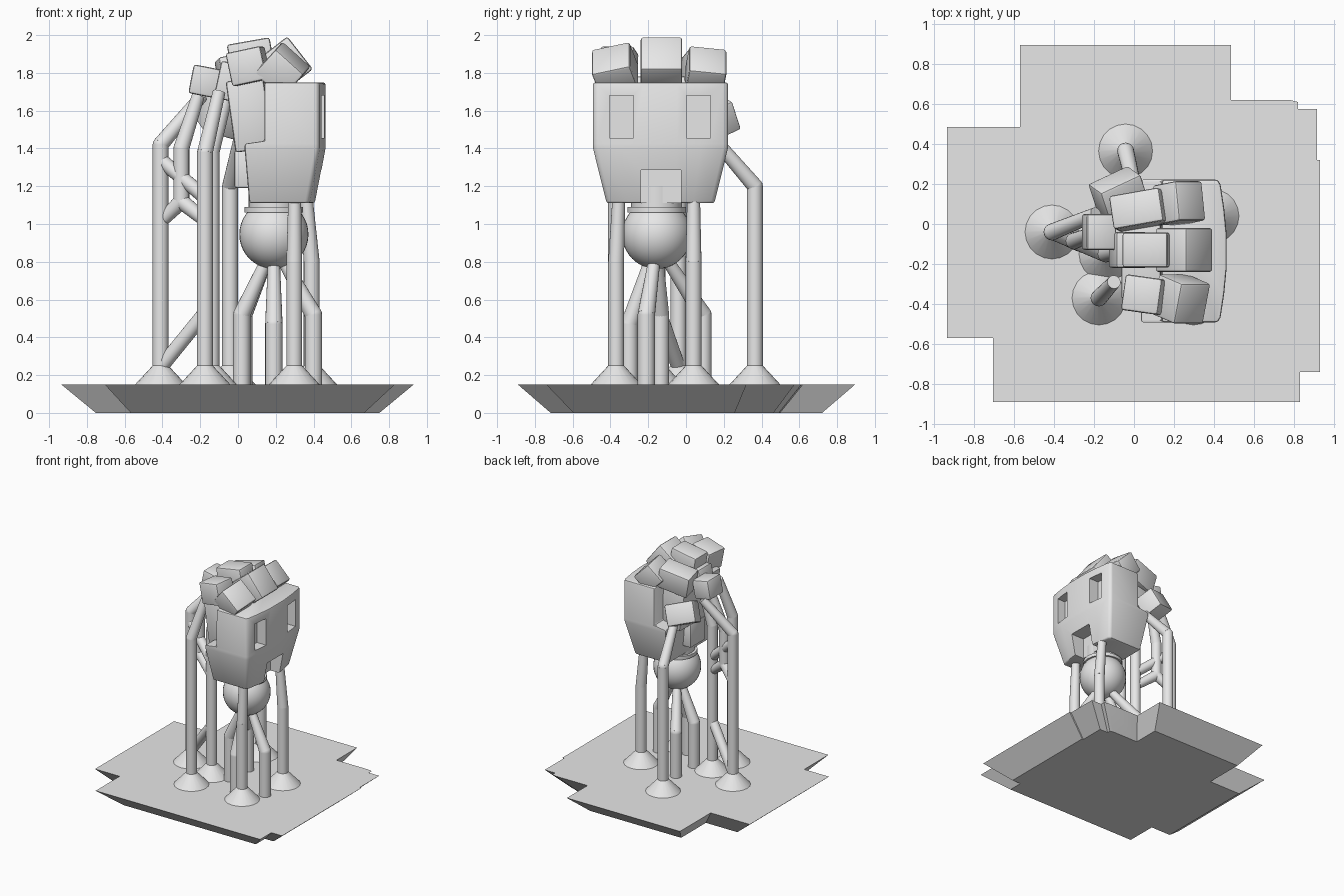
import bpy, bmesh
from math import radians
from mathutils import Vector, Euler

cube = bpy.data.objects.get("Cube")
if cube:
    bpy.data.objects.remove(cube)

GREY = bpy.data.materials.new("plain grey")
GREY.use_nodes = True
GREY.diffuse_color = (0.8, 0.8, 0.8, 1)
GREY.node_tree.nodes["Principled BSDF"].inputs["Base Color"].default_value = (0.8, 0.8, 0.8, 1)


def add(name, bm):
    bmesh.ops.recalc_face_normals(bm, faces=bm.faces)
    me = bpy.data.meshes.new(name)
    bm.to_mesh(me)
    bm.free()
    me.materials.append(GREY)
    ob = bpy.data.objects.new(name, me)
    bpy.context.collection.objects.link(ob)
    return ob


def finish(ob):
    """Bake the modifiers, then smooth everything but the sharp edges."""
    deps = bpy.context.evaluated_depsgraph_get()
    ob.data = bpy.data.meshes.new_from_object(ob.evaluated_get(deps))
    ob.modifiers.clear()
    ob.data.polygons.foreach_set("use_smooth", [True] * len(ob.data.polygons))
    ob.data.set_sharp_from_angle(angle=radians(35))
    return ob


def bevel(ob, width):
    mod = ob.modifiers.new("Bevel", 'BEVEL')
    mod.width, mod.segments, mod.limit_method = width, 2, 'ANGLE'


def loft(sections):
    """Skin closed rings of equal length and cap both ends."""
    bm = bmesh.new()
    rings = [[bm.verts.new(p) for p in ring] for ring in sections]
    n = len(rings[0])
    for a, b in zip(rings, rings[1:]):
        for i in range(n):
            j = (i + 1) % n
            bm.faces.new((a[i], a[j], b[j], b[i]))
    bm.faces.new(rings[0])
    bm.faces.new(rings[-1])
    return bm


def box(name, centre, size, turn=(0, 0, 0), width=0.014):
    bm = bmesh.new()
    bmesh.ops.create_cube(bm, size=1)
    rot = Euler([radians(a) for a in turn]).to_matrix()
    for v in bm.verts:
        v.co = rot @ (v.co * Vector(size)) + Vector(centre)
    ob = add(name, bm)
    if width:
        bevel(ob, width)
        finish(ob)
    return ob


def tube(name, points, radii):
    """Straight tapered pipes joined by round knees."""
    bm = bmesh.new()
    pts = [Vector(p) for p in points]
    for i, (a, b) in enumerate(zip(pts, pts[1:])):
        d = b - a
        made = bmesh.ops.create_cone(bm, cap_ends=True, segments=20, radius1=radii[i],
                                     radius2=radii[i + 1], depth=d.length)["verts"]
        rot = d.to_track_quat('Z', 'Y').to_matrix()
        for v in made:
            v.co = rot @ v.co + (a + b) / 2
        if i:
            made = bmesh.ops.create_uvsphere(bm, u_segments=16, v_segments=8, radius=radii[i])["verts"]
            bmesh.ops.translate(bm, verts=made, vec=a)
    return finish(add(name, bm))


# Stepped base slab that narrows towards the ground
OUTLINE = [(-.57, .895), (.485, .895), (.485, .62), (.78, .62), (.82, .61), (.82, .575),
           (.915, .575), (.915, .32), (.93, .32), (.93, -.74), (.83, -.74), (.83, -.89),
           (-.705, -.89), (-.705, -.57), (-.935, -.57), (-.935, .485), (-.57, .485)]
GROUND = 0.15
finish(add("base", loft([[(x * s, y * s, z) for x, y in OUTLINE]
                         for s, z in ((0.805, 0), (1, GROUND))])))

# Face shell: bowed front, jaw reaching further back than the brow
MID = -0.135


def shell_ring(z, back, front, half):
    side = [(back, 1), (front - .045, 1), (front - .03, .93), (front - .012, .6), (front, .25)]
    ring = side + [(x, -t) for x, t in reversed(side)]
    return [(x, MID + half * t, z) for x, t in ring]


shell = add("face_shell", loft([shell_ring(*s) for s in (
    (1.11, .06, .41, .285), (1.4, .035, .463, .357), (1.425, .035, .463, .357),
    (1.44, .14, .463, .357), (1.75, .14, .463, .357))]))
bevel(shell, 0.012)
cutters = [box("eye_cutter", (.44, y, 1.567), (.14, .128, .225), width=0) for y in (-.342, .066)]
cutters.append(box("mouth_cutter", (.42, -.132, 1.185), (.2, .21, .2), width=0))
for c in cutters:
    c.hide_render = True
    mod = shell.modifiers.new("Cut", 'BOOLEAN')
    mod.operation, mod.object, mod.solver = 'DIFFERENCE', c, 'EXACT'
finish(shell)
for c in cutters:
    bpy.data.objects.remove(c)

# Back of the head and the neck block
box("head_core", (.06, MID, 1.58), (.2, .48, .38), (0, -8, 0))
box("neck_block", (.07, MID, 1.29), (.18, .2, .2))

# Crown of tumbled blocks: centre, size, turn
BLOCKS = {
    "brow_block_middle": ((.25, -.13, 1.845), (.22, .22, .2), (0, 52, 0)),
    "brow_block_right": ((.235, -.375, 1.815), (.2, .21, .18), (16, 42, 0)),
    "brow_block_left": ((.225, .105, 1.81), (.19, .2, .17), (-8, 45, 0)),
    "crown_block_middle": ((.07, -.13, 1.875), (.23, .175, .19), (0, -10, 0)),
    "crown_block_right": ((.055, -.355, 1.835), (.19, .18, .18), (0, -12, -8)),
    "crown_block_left": ((.03, .07, 1.81), (.26, .17, .18), (-8, -12, 10)),
    "rear_block_middle": ((-.03, -.13, 1.75), (.16, .18, .2), (0, 12, 0)),
    "rear_block_outer": ((-.175, -.04, 1.755), (.15, .18, .155), (0, 11, 0)),
    "rear_block_left": ((-.075, .15, 1.57), (.23, .17, .17), (25, 15, 25)),
}
for name, spec in BLOCKS.items():
    box(name, *spec)

# Round body with its collar
BODY = Vector((.19, -.155, .945))
bm = bmesh.new()
bmesh.ops.create_uvsphere(bm, u_segments=36, v_segments=20, radius=0.183)
bmesh.ops.translate(bm, verts=bm.verts, vec=BODY)
finish(add("body_ball", bm))
tube("neck", [(BODY.x, BODY.y, 1.05), (BODY.x, BODY.y, 1.2)], [.135, .135])
tube("collar_ring", [(BODY.x, BODY.y, 1.062), (BODY.x, BODY.y, 1.09)], [.155, .155])

# Tall columns on flared feet, each bending in to the head: foot, knee height, top
R = 0.042
COLUMNS = {
    "outer_column": ((-.41, -.04), 1.42, (-.19, .05, 1.68)),
    "front_column": ((-.175, -.37), 1.38, (-.1, -.29, 1.7)),
    "rear_column": ((-.042, .365), 1.2, (.01, .15, 1.45)),
    "inner_column": ((-.14, -.15), 1.38, (-.06, -.13, 1.68)),
    "face_column_right": ((.298, -.37), .8, (.3, -.355, 1.15)),
    "face_column_left": ((.39, .04), .8, (.36, .04, 1.15)),
}
for name, ((x, y), knee, top) in COLUMNS.items():
    tube(name, [(x, y, GROUND), (x, y, knee), top], [R, R, .034])
    tube(name + "_foot", [(x, y, GROUND), (x, y, .25)], [.135, R])

# Forked arm hanging from the crown and the struts between columns
FORK = (-.3, -.085, 1.12)
tube("hanging_arm", [(-.21, -.05, 1.68), (-.3, -.085, 1.4), FORK], [.034, R, R])
tube("fork_outer", [FORK, (-.4, -.04, 1.02)], [R, .034])
tube("fork_inner", [FORK, (-.15, -.15, 1.0)], [R, .034])
tube("upper_strut", [(-.41, -.04, 1.34), (-.15, -.15, 1.12)], [.038, .038])
tube("lower_strut", [(-.41, -.04, .24), (-.15, -.15, .56)], [.038, .038])

# Short bent legs under the body
for i, (x, y, knee) in enumerate(((.4, -.21, .52), (.19, -.3, .47), (.02, -.135, .52), (.03, .09, .52))):
    hip = BODY.lerp(Vector((x, y, BODY.z)), .25)
    hip.z = .8
    tube(f"body_leg_{i + 1}", [(x, y, GROUND), (x, y, knee), hip], [.046, .046, .032])
